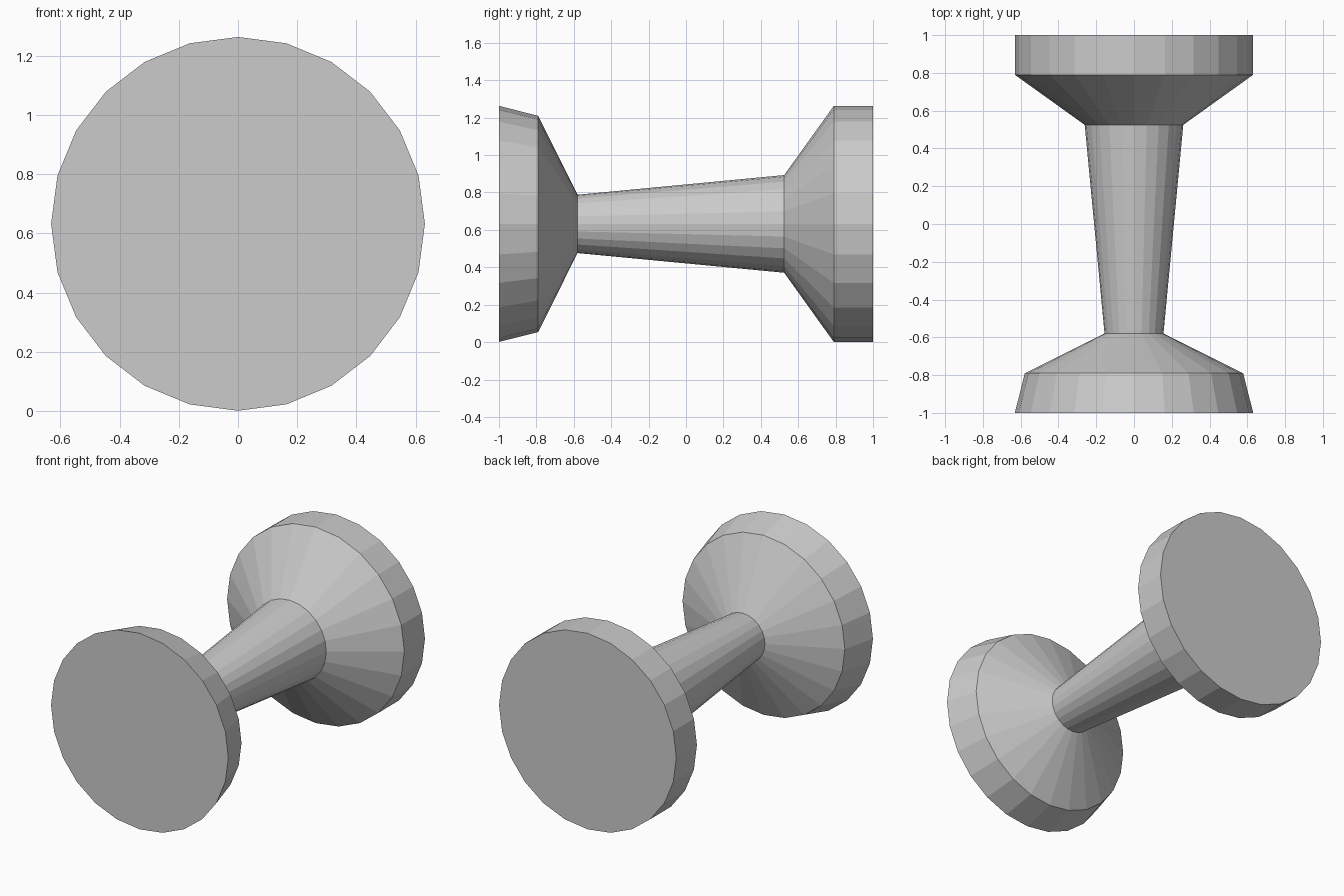
import bpy, bmesh, math

if "Cube" in bpy.data.objects:
    bpy.data.objects.remove(bpy.data.objects["Cube"])

SIDES = 24
CENTER_Z = 0.632

# Lathe profile along y: (y, radius)
PROFILE = [(-1.0, 0.631), (-0.79, 0.578), (-0.58, 0.156),
           (0.525, 0.261), (0.79, 0.631), (1.0, 0.631)]


def ring(bm, y, radius):
    steps = [2 * math.pi * i / SIDES for i in range(SIDES)]
    return [bm.verts.new((radius * math.cos(a), y, CENTER_Z + radius * math.sin(a)))
            for a in steps]


# Spool body: flared ends joined by a tapered shaft, flat shaded
bm = bmesh.new()
rings = [ring(bm, y, r) for y, r in PROFILE]
for a, b in zip(rings, rings[1:]):
    for i in range(SIDES):
        j = (i + 1) % SIDES
        bm.faces.new((a[i], a[j], b[j], b[i]))

# Flat end caps
bm.faces.new(rings[0])
bm.faces.new(rings[-1])
bmesh.ops.recalc_face_normals(bm, faces=bm.faces)

mesh = bpy.data.meshes.new("spool")
bm.to_mesh(mesh)
bm.free()
bpy.context.collection.objects.link(bpy.data.objects.new("spool", mesh))
